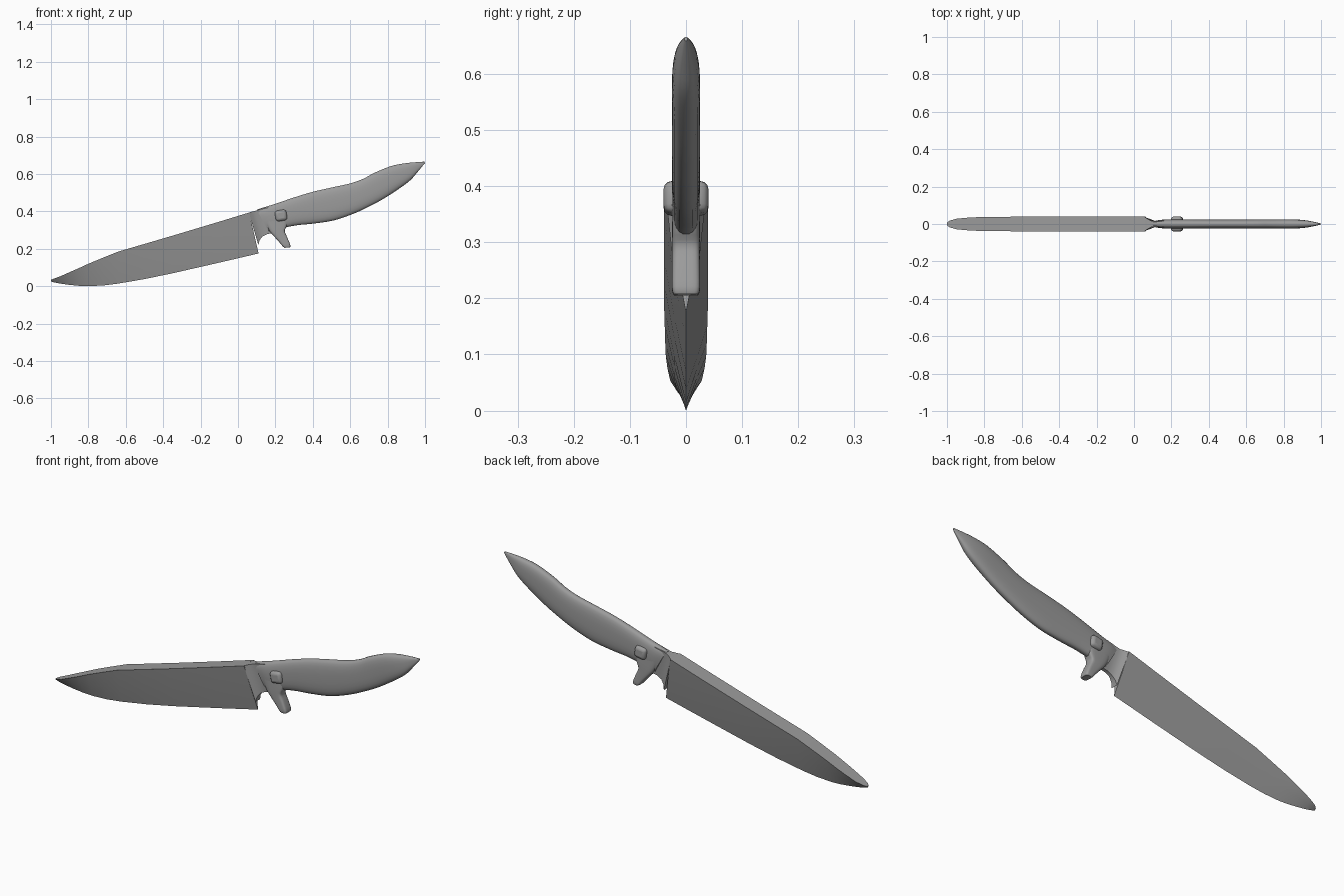
import bpy, bmesh, math
from mathutils import Vector

if "Cube" in bpy.data.objects:
    bpy.data.objects.remove(bpy.data.objects["Cube"])

steel = bpy.data.materials.new("grey steel")
steel.diffuse_color = (0.33, 0.33, 0.33, 1)
steel.use_nodes = True
steel.node_tree.nodes["Principled BSDF"].inputs["Base Color"].default_value = steel.diffuse_color


def finish(obj, angle):
    obj.data.materials.append(steel)
    bpy.ops.object.select_all(action='DESELECT')
    obj.select_set(True)
    bpy.context.view_layer.objects.active = obj
    bpy.ops.object.shade_smooth_by_angle(angle=math.radians(angle))


def smooth(rows, steps):
    """Catmull-Rom resampling of station rows."""
    out = []
    for i in range(len(rows) - 1):
        a, b = rows[max(i - 1, 0)], rows[i]
        c, d = rows[i + 1], rows[min(i + 2, len(rows) - 1)]
        for k in range(steps):
            t = k / steps
            out.append([0.5 * (2 * q + (r - p) * t + (2 * p - 5 * q + 4 * r - s) * t * t
                               + (3 * q - p - 3 * r + s) * t ** 3)
                        for p, q, r, s in zip(a, b, c, d)])
    return out + [rows[-1]]


def loft(name, stations, section, angle=35):
    """Station: x, z of one side, x, z of the other, half thickness.
    Section: (0..1 across the station, -1..1 through the thickness)."""
    bm = bmesh.new()
    rings = []
    for ax, az, bx, bz, w in stations:
        a, b = Vector((ax, 0, az)), Vector((bx, 0, bz))
        rings.append([bm.verts.new(a.lerp(b, t) + Vector((0, s * w, 0))) for t, s in section])
    n = len(section)
    for r0, r1 in zip(rings, rings[1:]):
        for i in range(n):
            bm.faces.new((r0[i], r0[(i + 1) % n], r1[(i + 1) % n], r1[i]))
    bm.faces.new(rings[0])
    bm.faces.new(rings[-1])
    bmesh.ops.recalc_face_normals(bm, faces=bm.faces[:])
    mesh = bpy.data.meshes.new(name)
    bm.to_mesh(mesh)
    bm.free()
    obj = bpy.data.objects.new(name, mesh)
    bpy.context.collection.objects.link(obj)
    finish(obj, angle)
    return obj


def superellipse(power, count):
    pts = []
    for i in range(count):
        a = 2 * math.pi * (i + 0.5) / count
        c, s = math.cos(a), math.sin(a)
        pts.append((0.5 - 0.5 * math.copysign(abs(c) ** (2 / power), c),
                    math.copysign(abs(s) ** (2 / power), s)))
    return pts


# Blade: flat spine tapering to a sharp edge (x, spine z, edge z, half thickness)
blade = [(-1.0, .034, .026, .007), (-.985, .04, .021, .018), (-.95, .053, .014, .028),
         (-.9, .075, .007, .033), (-.85, .097, .002, .036), (-.8, .12, 0, .037),
         (-.72, .153, .004, .038), (-.64, .185, .014, .039), (-.5, .226, .038, .039),
         (-.35, .27, .069, .039), (-.1, .345, .126, .039)]
rows = [(x, top, x, edge, w) for x, top, edge, w in blade] + [(.06, .394, .11, .175, .039)]
loft("blade", rows, [(0, -1), (0, 1), (.5, .55), (1, 0), (.5, -.55)], 30)

# Neck: narrow waist between blade and handle, with the finger notch below
loft("neck", [(.058, .393, .109, .22, .037), (.075, .399, .115, .245, .026),
              (.092, .403, .13, .265, .017), (.12, .411, .155, .278, .016),
              (.16, .42, .20, .288, .018)],
     [(0, -1), (0, 1), (1, .5), (1, -.5)], 30)

# Handle: rounded grip with a pointed butt
grip = [(.10, .409, .165, .292, .019), (.135, .421, .20, .30, .024), (.2, .441, .26, .315, .025),
        (.3, .475, .32, .326, .025), (.4, .505, .41, .335, .025), (.5, .528, .515, .352, .025),
        (.6, .55, .62, .388, .025), (.67, .575, .71, .43, .025), (.73, .607, .78, .468, .025),
        (.82, .643, .86, .52, .025), (.89, .657, .92, .565, .021), (.95, .663, .96, .61, .013),
        (.997, .666, 1.0, .659, .003)]
loft("handle", smooth(grip, 4), superellipse(2.7, 24), 50)

# Guard: prong below the front of the handle
prong = [(.14, .35, .27, .37, .024), (.168, .295, .262, .325, .025), (.2, .258, .25, .295, .025),
         (.225, .23, .263, .262, .025), (.24, .212, .279, .222, .025), (.25, .205, .279, .208, .022)]
loft("guard", smooth(prong, 3), superellipse(4.5, 24), 45)

# Rivet: rounded square pin through the handle
bpy.ops.mesh.primitive_cube_add(size=1, location=(.23, 0, .378), rotation=(0, math.radians(-9), 0))
rivet = bpy.context.object
rivet.name = "rivet"
rivet.scale = (.062, .08, .058)
bpy.ops.object.transform_apply(location=False, rotation=False, scale=True)
bevel = rivet.modifiers.new("rounding", 'BEVEL')
bevel.width = .015
bevel.segments = 3
finish(rivet, 60)
